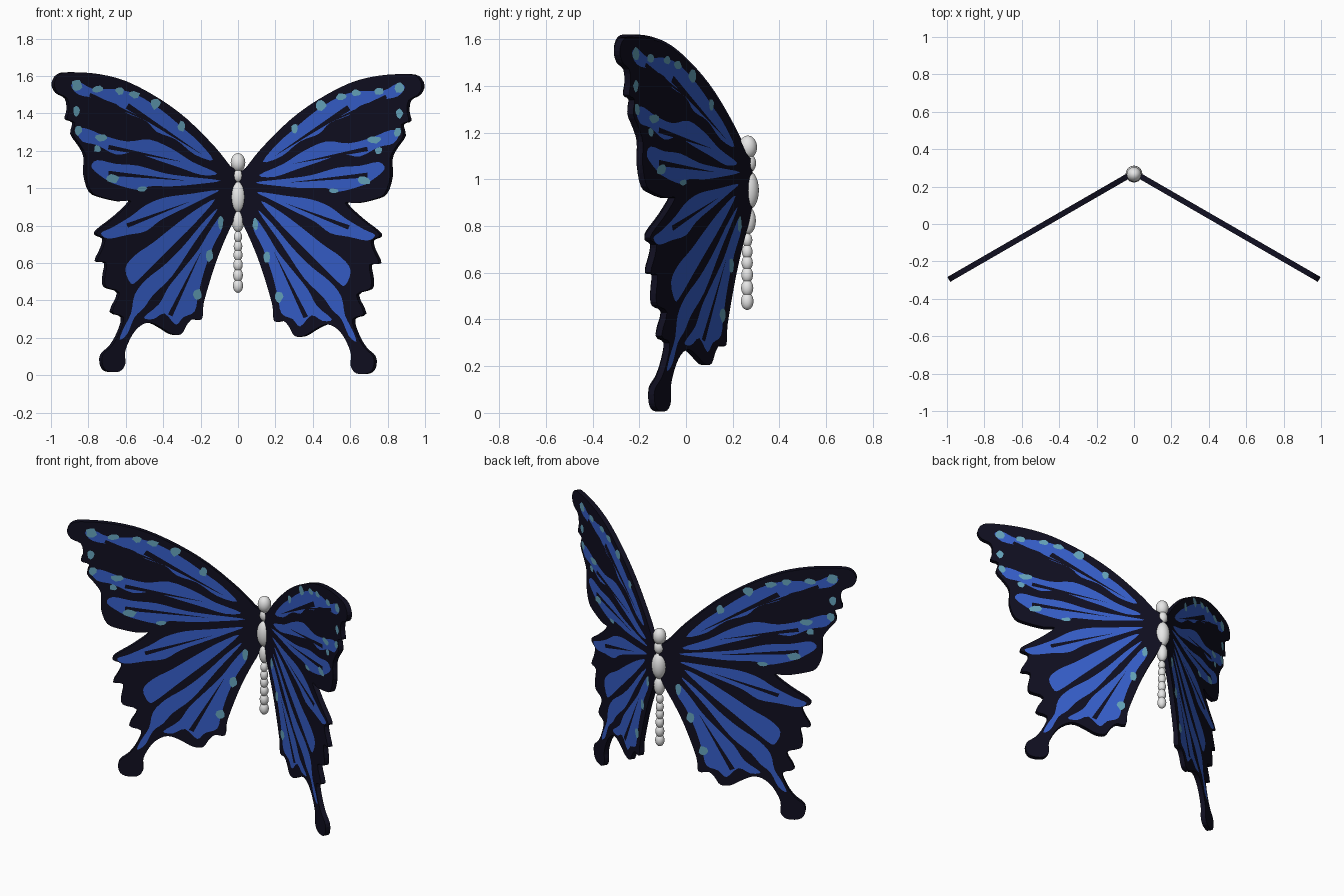
import bpy, bmesh, math, random
from mathutils import Vector
from mathutils.geometry import delaunay_2d_cdt

if "Cube" in bpy.data.objects:
    bpy.data.objects.remove(bpy.data.objects["Cube"])


def material(name, rgb):
    m = bpy.data.materials.new(name)
    m.diffuse_color = (*rgb, 1)
    m.use_nodes = True
    m.node_tree.nodes["Principled BSDF"].inputs["Base Color"].default_value = m.diffuse_color
    return m


BLACK = material("wing black", (0.005, 0.0045, 0.014))
BLUE = material("wing blue", (0.036, 0.112, 0.58))
TEAL = material("spot teal", (0.13, 0.37, 0.50))
GREY = material("body grey", (0.80, 0.80, 0.80))

# Wing profiles in hundredths, (x, z) as seen from the front, right side
FORE_EDGE = [(1, 107), (5, 111), (13, 121), (28, 136), (43, 147), (60, 156), (75, 160), (89, 161),
             (96, 160), (99, 155), (97, 150), (92, 147), (91, 141), (92, 136), (88, 134), (89, 128),
             (85, 122), (82, 116), (82, 106), (79, 97), (73, 94), (64, 92), (58, 92)]
HIND_EDGE = [(66, 84), (75, 77), (76, 74), (72, 72), (73, 67), (76, 60), (71, 59), (72, 51),
             (71, 46), (64, 43), (68, 33), (62, 30), (64, 22), (68, 15), (73, 10), (73, 4),
             (70, 1), (64, 1), (61, 5), (61, 12), (57, 21), (52, 26), (47, 27), (41, 24),
             (36, 21), (31, 21), (28, 26), (25, 29), (20, 29), (19, 38), (13, 58), (7.5, 72),
             (3, 82), (0.5, 91)]

# Blue streaks fanning out from the wing root
FORE_STREAKS = [
    [(14, 114), (22, 124), (30, 131), (42, 141), (55, 149), (66, 152), (78, 152), (86, 156),
     (90, 154), (86, 149), (76, 147), (66, 144), (60, 139), (50, 135), (44, 129), (34, 125), (24, 117)],
    [(12, 107), (25, 113), (36, 120), (48, 125), (60, 124), (72, 127), (82, 131), (87, 130),
     (84, 124), (76, 122), (66, 117), (56, 118), (44, 114), (32, 110), (20, 106)],
    [(10, 103), (26, 105), (40, 107), (54, 111), (66, 112), (76, 114), (79, 110), (72, 104),
     (66, 101), (54, 98), (48, 100), (36, 100), (24, 101)],
]
HIND_STREAKS = [
    [(11, 98), (26, 96), (40, 94), (50, 90), (58, 84), (68, 78), (74, 75), (70, 72), (60, 74),
     (50, 76), (42, 82), (30, 88), (18, 94)],
    [(13, 93), (24, 87), (36, 78), (46, 70), (56, 63), (61, 56), (58, 48), (54, 50), (46, 58),
     (36, 68), (24, 80)],
    [(12, 88), (20, 80), (30, 68), (40, 58), (50, 50), (56, 42), (58, 32), (62, 24), (64, 18),
     (60, 21), (56, 30), (51, 35), (46, 42), (36, 52), (24, 70), (14, 84)],
    [(10, 84), (16, 76), (22, 66), (30, 56), (38, 46), (43, 37), (51, 30), (46, 29), (40, 32),
     (34, 26), (30, 30), (24, 33), (22, 42), (19, 54), (14, 68), (9, 78)],
]
# Thin dark veins over the blue: (start, end, half width at the outer end)
VEINS = [((20, 117), (60, 143), 1.6), ((38, 130), (80, 149), 1.0), ((30, 113), (70, 121), 1.2),
         ((28, 103), (70, 107), 1.3), ((26, 92), (60, 79), 1.2), ((20, 66), (37, 31), 1.3)]
# Teal spots: (x, z, half width, half height)
SPOTS = [(87, 154, 3, 3), (76, 152, 3, 2), (64, 151, 2.5, 2), (56, 149, 3, 2), (45, 144, 3, 3),
         (31, 132, 2, 3), (87, 140, 2, 3), (86, 130, 2, 3), (74, 126, 4, 2), (76, 120, 2, 2),
         (68, 104, 4, 2.5), (52, 98.5, 3, 1.5), (10, 81, 1.5, 4), (16, 63, 2, 3.5), (22.5, 42, 2.5, 3.5)]


def smooth_loop(points, steps=3):
    """Closed Catmull-Rom loop through the points."""
    pts, out = [Vector(p) / 100 for p in points], []
    n = len(pts)
    for i in range(n):
        a, b, c, d = (pts[(i + k) % n] for k in (-1, 0, 1, 2))
        for s in range(steps):
            t = s / steps
            out.append(0.5 * (2 * b + (c - a) * t + (2 * a - 5 * b + 4 * c - d) * t * t
                              + (3 * b - a - 3 * c + d) * t ** 3))
    return out


def vein(start, end, width):
    s, e = Vector(start) / 100, Vector(end) / 100
    side = (e - s).orthogonal().normalized() * width / 100
    return [s, e - side, e + side]


def spot(x, z, rx, rz):
    loop = []
    for i in range(9):
        a, r = i * math.tau / 9, random.uniform(0.75, 1.1)
        loop.append(Vector((x + rx * r * math.cos(a), z + rz * r * math.sin(a))) / 100)
    return loop


def counter_clockwise(loop):
    area = sum(p.x * q.y - q.x * p.y for p, q in zip(loop, loop[1:] + loop[:1]))
    return loop if area > 0 else loop[::-1]


def wing(name, side, lift):
    """Cut the streaks, veins and spots into the wing sheet, then thicken it."""
    loops = [(smooth_loop(FORE_EDGE + HIND_EDGE), 0)]
    loops += [(smooth_loop(p), 1) for p in FORE_STREAKS + HIND_STREAKS]
    loops += [(vein(*v), 0) for v in VEINS]
    loops += [(spot(*s), 2) for s in SPOTS]
    verts, faces = [], []
    for loop, _ in loops:
        faces.append(list(range(len(verts), len(verts) + len(loop))))
        verts += counter_clockwise(loop)
    v2, _, f2, _, _, source = delaunay_2d_cdt(verts, [], faces, 1, 1e-5)
    bm = bmesh.new()
    bv = [bm.verts.new((side * p.x, 0.275 - 0.577 * p.x, max(p.y, 0) + lift)) for p in v2]
    for f, src in zip(f2, source):
        if 0 in src:                      # keep only what lies inside the outline
            face = bm.faces.new([bv[i] for i in f])
            face.material_index = loops[max(src)][1]
    bmesh.ops.delete(bm, geom=[v for v in bm.verts if not v.link_faces], context='VERTS')
    if side < 0:
        bmesh.ops.reverse_faces(bm, faces=bm.faces[:])
    me = bpy.data.meshes.new(name)
    bm.to_mesh(me)
    bm.free()
    for m in (BLACK, BLUE, TEAL):
        me.materials.append(m)
    ob = bpy.data.objects.new(name, me)
    bpy.context.collection.objects.link(ob)
    mod = ob.modifiers.new("thickness", 'SOLIDIFY')
    mod.thickness, mod.offset = 0.03, 0
    mod.material_offset_rim = -5          # rim always black


random.seed(4)
wing("right_wing", 1, 0)
wing("left_wing", -1, 0.01)


# Body: a chain of smooth beads (name, y, z, half width, half height)
BODY = [("head", 0.265, 1.137, 0.039, 0.05), ("neck", 0.269, 1.068, 0.031, 0.04),
        ("thorax", 0.267, 0.953, 0.045, 0.084), ("waist", 0.266, 0.823, 0.033, 0.058)]
BODY += [(f"abdomen_{i + 1}", 0.262, z, 0.022 + 0.001 * i, 0.03 + 0.0015 * i)
         for i, z in enumerate((0.74, 0.69, 0.643, 0.591, 0.535, 0.478))]
for name, y, z, r, h in BODY:
    bpy.ops.mesh.primitive_uv_sphere_add(segments=24, ring_count=14, location=(0, y, z))
    ob = bpy.context.object
    ob.name, ob.scale = name, (r, r, h)
    ob.data.materials.append(GREY)
    bpy.ops.object.shade_smooth()
